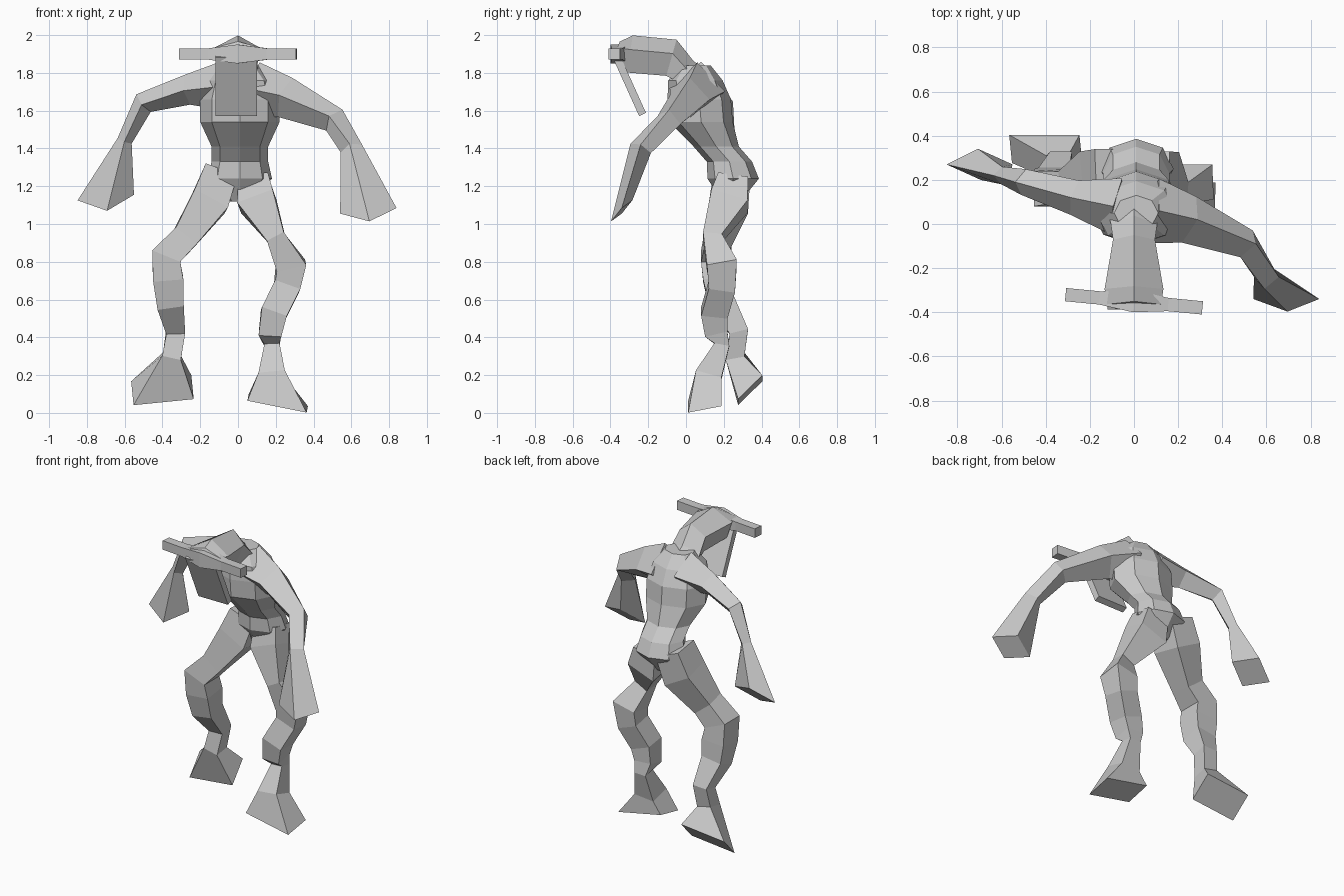
import bpy
import bmesh
from math import cos, sin, pi, sqrt
from mathutils import Vector

cube = bpy.data.objects.get("Cube")
if cube:
    bpy.data.objects.remove(cube, do_unlink=True)

# Single plain skin colour
grey = (0.6, 0.6, 0.6, 1)
skin = bpy.data.materials.new("grey_skin")
skin.use_nodes = True
skin.diffuse_color = grey
skin.node_tree.nodes["Principled BSDF"].inputs["Base Color"].default_value = grey

BACK = Vector((0, 1, 0))
UP = Vector((0, 0, 1))


def section(centre, along, reference, width, depth, sides, boxed):
    """Corners of a cross-section square to the path, boxed or standing on a corner."""
    forward = (reference - along * reference.dot(along)).normalized()
    sideways = forward.cross(along)
    start = pi / 4 if boxed else pi / 2
    grow = sqrt(2) if boxed else 1
    angles = [start + 2 * pi * i / sides for i in range(sides)]
    return [centre + grow * (sideways * width * cos(a) + forward * depth * sin(a))
            for a in angles]


def loft(name, rings, sides=4, reference=BACK, boxed=False, level=False, tip=None):
    """Skin one closed, flat-faced part over rings of x, y, z, half width, half depth."""
    bm = bmesh.new()
    centres = [Vector(ring[:3]) for ring in rings]
    last = len(rings) - 1
    loops = []
    for i, ring in enumerate(rings):
        # Sections face along the path, unless kept level or cut off at an angle
        along = centres[min(i + 1, last)] - centres[max(i - 1, 0)]
        if level:
            along = UP
        elif tip and i == last:
            along = Vector(tip)
        width, depth = ring[3], ring[-1]
        corners = section(centres[i], along.normalized(), reference,
                          width, depth, sides, boxed)
        loops.append([bm.verts.new(corner) for corner in corners])
    for lower, upper in zip(loops, loops[1:]):
        for i in range(sides):
            j = (i + 1) % sides
            bm.faces.new((lower[i], lower[j], upper[j], upper[i]))
    bm.faces.new(loops[0])
    bm.faces.new(loops[-1])
    bmesh.ops.recalc_face_normals(bm, faces=bm.faces)
    mesh = bpy.data.meshes.new(name)
    bm.to_mesh(mesh)
    bm.free()
    mesh.materials.append(skin)
    part = bpy.data.objects.new(name, mesh)
    bpy.context.collection.objects.link(part)


# Torso, from the crotch over the narrow waist to the hunched chest
torso_profile = [
    (0.24, 1.12, 0.06),
    (0.25, 1.24, 0.17),
    (0.23, 1.33, 0.15),
    (0.16, 1.41, 0.15),
    (0.08, 1.54, 0.21),
    (0.07, 1.66, 0.21),
    (0.05, 1.76, 0.18),
    (0.05, 1.84, 0.1),
]
loft("torso", [(0.01, y, z, width, 0.8 * width) for y, z, width in torso_profile],
     sides=8, level=True)

# Head, reaching forward from the neck with a ridge on top
head_profile = [
    (0.06, 1.72, 0.13, 0.1),
    (-0.02, 1.81, 0.11, 0.08),
    (-0.08, 1.87, 0.1, 0.11),
    (-0.3, 1.89, 0.14, 0.11),
    (-0.37, 1.92, 0.13, 0.05),
]
loft("head", [(0, y, z, width, depth) for y, z, width, depth in head_profile],
     sides=5, reference=UP)

# Bar across the brow, slightly turned and swollen in the middle
loft("brow_bar", [(0.31 * s, -0.35 - 0.03 * s, 1.9, 0.03 if s else 0.05)
                  for s in (-1, -0.5, 0, 0.5, 1)], boxed=True)

# Flat jaw plate slanting back below the bar
loft("jaw_plate", [
    (-0.01, -0.37, 1.89, 0.11, 0.02),
    (-0.01, -0.23, 1.58, 0.11, 0.02),
], boxed=True)

# Arms, each ending in a flared club hand cut off facing down and back
loft("left_arm", [
    (0.08, 0.06, 1.71, 0.15),
    (0.25, 0.02, 1.67, 0.11),
    (0.51, -0.09, 1.55, 0.07),
    (0.6, -0.24, 1.4, 0.06),
    (0.69, -0.34, 1.07, 0.15, 0.08),
], tip=(0.1, 1, -1))
loft("right_arm", [
    (-0.08, 0.08, 1.73, 0.13),
    (-0.27, 0.12, 1.71, 0.08),
    (-0.5, 0.19, 1.64, 0.06),
    (-0.6, 0.22, 1.44, 0.04),
    (-0.7, 0.27, 1.14, 0.15, 0.1),
], tip=(0.1, 1, -1))

# Legs, with knobbly knees and wedge feet
loft("left_leg", [
    (0.08, 0.25, 1.25, 0.08),
    (0.1, 0.23, 1.12, 0.1),
    (0.2, 0.14, 0.93, 0.05),
    (0.28, 0.19, 0.78, 0.08),
    (0.26, 0.19, 0.67, 0.07),
    (0.19, 0.15, 0.53, 0.07),
    (0.17, 0.16, 0.42, 0.06),
    (0.18, 0.19, 0.36, 0.04),
    (0.18, 0.12, 0.2, 0.07),
    (0.21, 0.1, 0.05, 0.16, 0.09),
], boxed=True, tip=(-0.2, 0.2, -1))
loft("right_leg", [
    (-0.09, 0.25, 1.28, 0.09),
    (-0.15, 0.23, 1.12, 0.1),
    (-0.28, 0.17, 0.93, 0.07),
    (-0.38, 0.16, 0.83, 0.08),
    (-0.37, 0.17, 0.71, 0.08),
    (-0.36, 0.19, 0.58, 0.07),
    (-0.33, 0.28, 0.43, 0.05),
    (-0.35, 0.26, 0.3, 0.05),
    (-0.4, 0.34, 0.12, 0.16, 0.09),
], boxed=True, tip=(0.1, 1, -1))
